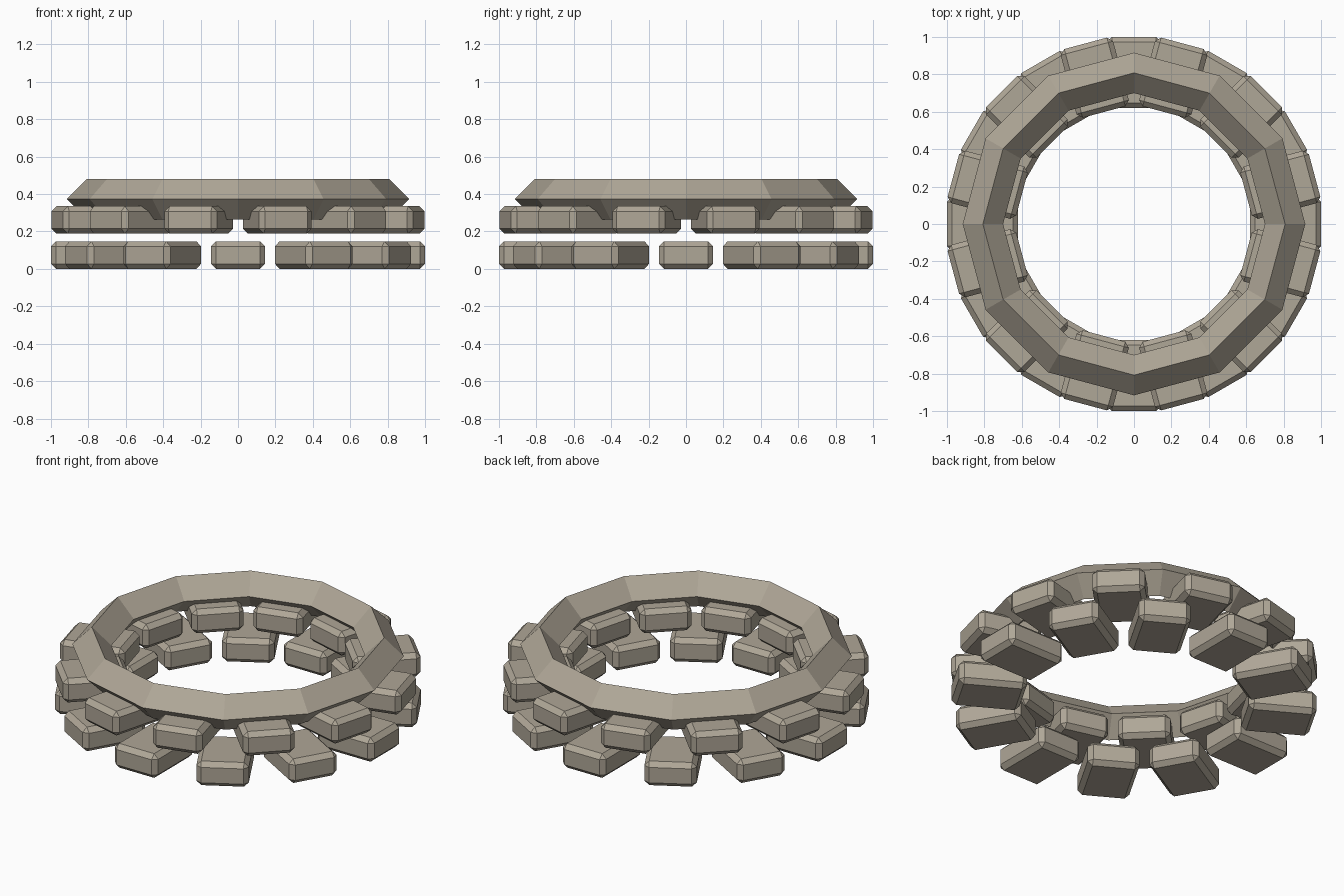
import bpy
import math

cube = bpy.data.objects.get("Cube")
if cube:
    bpy.data.objects.remove(cube, do_unlink=True)

stone = bpy.data.materials.new("warm grey stone")
stone.use_nodes = True
colour = (0.43, 0.385, 0.31, 1)
stone.diffuse_color = colour
stone.node_tree.nodes["Principled BSDF"].inputs["Base Color"].default_value = colour

SIDES = 12
INNER, OUTER = 0.62, 1.0
WIDTH, HEIGHT, CHAMFER = 0.29, 0.147, 0.027


def add_brick(name, angle, base):
    """Chamfered block pointing outward from the centre."""
    radius = (INNER + OUTER) / 2
    bpy.ops.mesh.primitive_cube_add(
        size=1,
        location=(radius * math.cos(angle), radius * math.sin(angle), base + HEIGHT / 2),
        rotation=(0, 0, angle))
    brick = bpy.context.object
    brick.name = name
    brick.scale = (OUTER - INNER, WIDTH, HEIGHT)
    bpy.ops.object.transform_apply(location=False, rotation=False, scale=True)
    bevel = brick.modifiers.new("chamfer", 'BEVEL')
    bevel.width = CHAMFER
    bevel.segments = 1
    brick.data.materials.append(stone)


# Two staggered courses of bricks
step = math.tau / SIDES
for course, base, shift in (("lower", 0, 0), ("upper", 0.188, step / 2)):
    for i in range(SIDES):
        add_brick(f"{course}_brick_{i + 1}", i * step + shift, base)

# Capping ring with a diamond cross-section
bpy.ops.mesh.primitive_torus_add(
    major_segments=SIDES, minor_segments=4,
    major_radius=0.808, minor_radius=0.108, location=(0, 0, 0.373))
ring = bpy.context.object
ring.name = "cap_ring"
ring.data.materials.append(stone)
ring.data.shade_flat()
